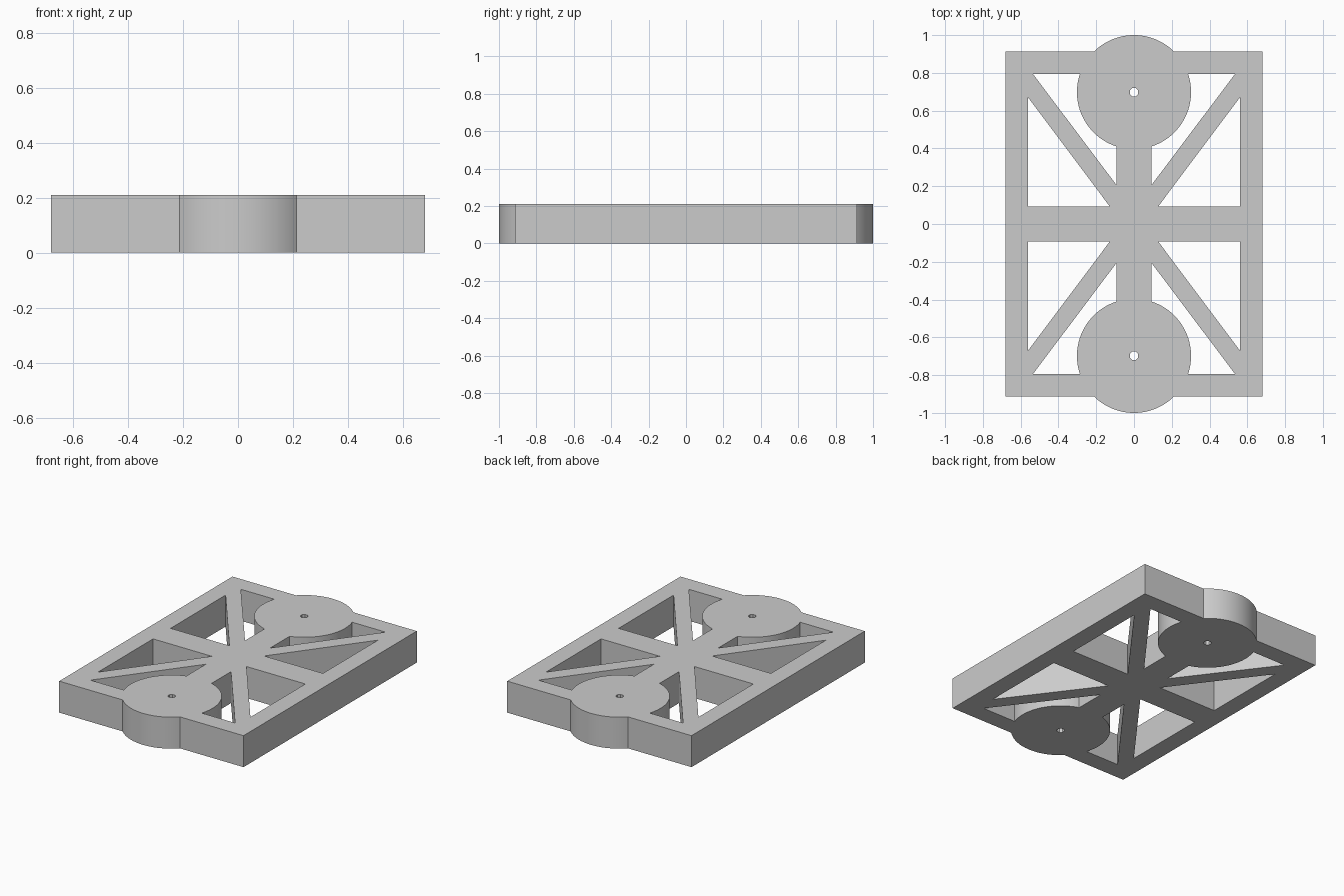
import bpy, bmesh, math

if "Cube" in bpy.data.objects:
    bpy.data.objects.remove(bpy.data.objects["Cube"])

HEIGHT = 0.21
HALF_X, HALF_Y = 0.68, 0.913      # outer frame
PAD_Y, PAD_R = 0.698, 0.302       # round pads at both ends
IN_X, IN_Y = 0.562, 0.793         # inner edge of the frame
RIB = 0.0925                      # half width of the centre cross


def pad_arc(start, end, steps):
    """Points on the pad edge between two angles."""
    return [(PAD_R * math.cos(start + (end - start) * i / steps),
             PAD_Y + PAD_R * math.sin(start + (end - start) * i / steps))
            for i in range(steps + 1)]


def mirrored(points, sx, sy):
    return [(x * sx, y * sy) for x, y in points]


# Outer outline: rectangle with a pad bulging from each end
a = math.asin((HALF_Y - PAD_Y) / PAD_R)
end_half = [(HALF_X, HALF_Y)] + pad_arc(a, math.pi - a, 32) + [(-HALF_X, HALF_Y)]
loops = [end_half + mirrored(end_half, -1, -1)]

# Openings in one quarter: side triangle, and the one beside the pad
side_opening = [(0.128, RIB), (IN_X, RIB), (IN_X, 0.672)]
low = -math.acos(RIB / PAD_R)
high = math.asin((IN_Y - PAD_Y) / PAD_R)
pad_opening = [(RIB, 0.206)] + pad_arc(low, high, 32) + [(0.534, IN_Y)]
for sx in (1, -1):
    for sy in (1, -1):
        loops += [mirrored(side_opening, sx, sy), mirrored(pad_opening, sx, sy)]

# Small pin hole through each pad
for sy in (1, -1):
    loops.append([(0.024 * math.cos(math.tau * (i + 0.5) / 8),
                   sy * PAD_Y + 0.024 * math.sin(math.tau * (i + 0.5) / 8))
                  for i in range(8)])

# Fill the profile and extrude it into the plate
curve = bpy.data.curves.new("braced_plate", 'CURVE')
curve.dimensions = '2D'
curve.fill_mode = 'BOTH'
curve.extrude = HEIGHT / 2
for loop in loops:
    spline = curve.splines.new('POLY')
    spline.points.add(len(loop) - 1)
    for point, (x, y) in zip(spline.points, loop):
        point.co = (x, y, 0, 1)
    spline.use_cyclic_u = True

plate = bpy.data.objects.new("braced_plate", curve)
bpy.context.collection.objects.link(plate)
bpy.context.view_layer.objects.active = plate
plate.select_set(True)
bpy.ops.object.convert(target='MESH')
plate = bpy.context.object

# Weld the caps to the walls and rest the plate on the ground
bm = bmesh.new()
bm.from_mesh(plate.data)
bmesh.ops.remove_doubles(bm, verts=bm.verts, dist=0.0005)
bmesh.ops.translate(bm, verts=bm.verts, vec=(0, 0, HEIGHT / 2))
bmesh.ops.recalc_face_normals(bm, faces=bm.faces)
bm.to_mesh(plate.data)
bm.free()

grey = bpy.data.materials.new("light_grey")
grey.diffuse_color = (0.6, 0.6, 0.6, 1)
grey.use_nodes = True
grey.node_tree.nodes["Principled BSDF"].inputs["Base Color"].default_value = grey.diffuse_color
plate.data.materials.clear()
plate.data.materials.append(grey)
bpy.ops.object.shade_smooth_by_angle(angle=math.radians(30))
